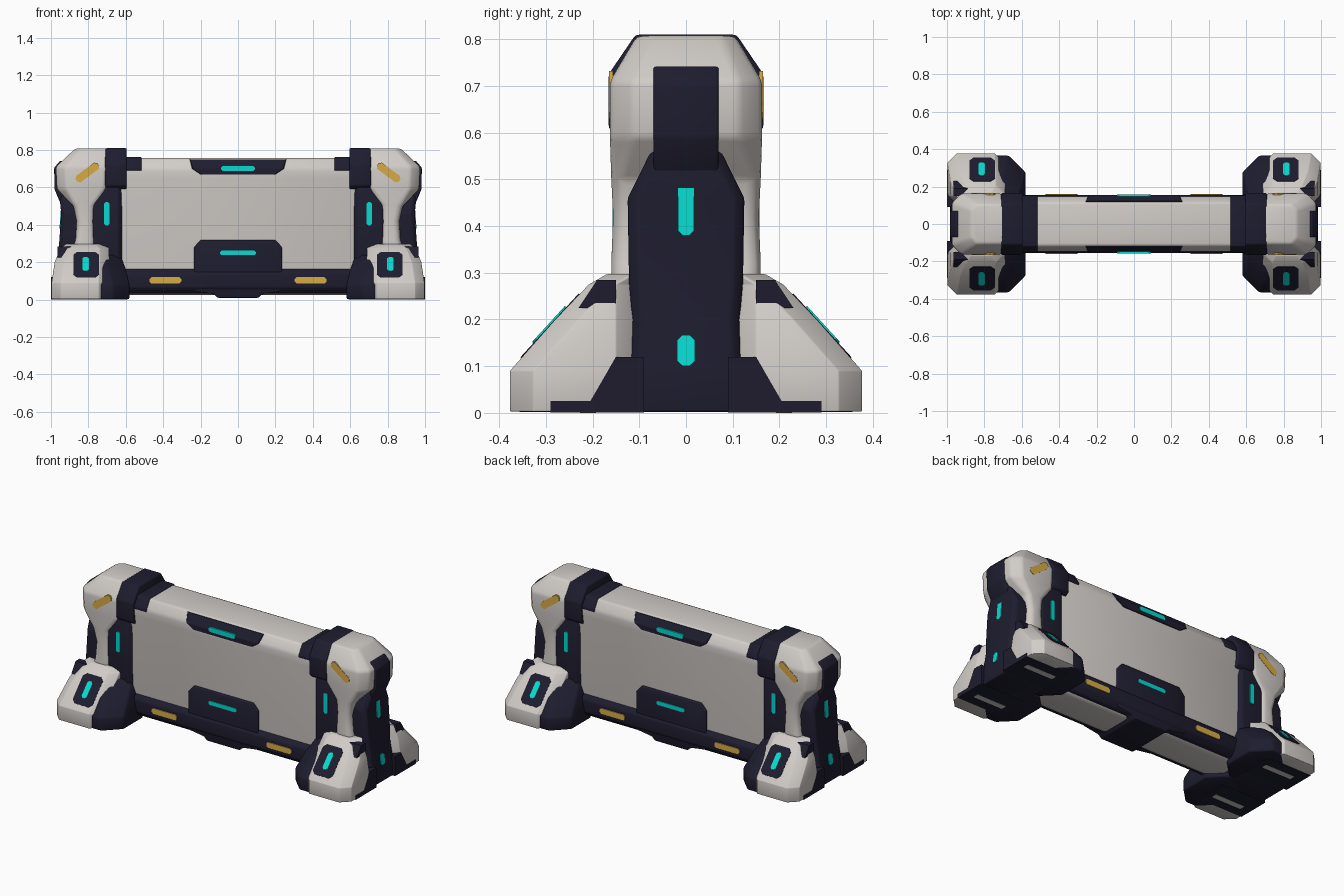
import bpy, bmesh, math
from mathutils import Vector

if "Cube" in bpy.data.objects:
    bpy.data.objects.remove(bpy.data.objects["Cube"])


def material(name, rgb):
    m = bpy.data.materials.new(name)
    m.diffuse_color = (*rgb, 1)
    m.use_nodes = True
    m.node_tree.nodes["Principled BSDF"].inputs["Base Color"].default_value = m.diffuse_color
    return m


LIGHT = material("warm_light_grey", (0.64, 0.605, 0.575))
DARK = material("dark_navy", (0.013, 0.012, 0.028))
CYAN = material("cyan_glow", (0.002, 0.70, 0.63))
AMBER = material("amber", (0.68, 0.41, 0.06))


def loft(name, rings, mat, mirror="", bevel=0.0):
    """Join equal-length rings of points into a closed solid."""
    bm = bmesh.new()
    vs = [[bm.verts.new(p) for p in r] for r in rings]
    n = len(vs[0])
    for a, b in zip(vs, vs[1:]):
        for i in range(n):
            j = (i + 1) % n
            bm.faces.new((a[i], a[j], b[j], b[i]))
    bm.faces.new(vs[0])
    bm.faces.new(vs[-1])
    bmesh.ops.recalc_face_normals(bm, faces=bm.faces[:])
    if bevel:
        edges = [e for e in bm.edges if e.calc_face_angle(0) > math.radians(20)]
        bmesh.ops.bevel(bm, geom=edges, offset=bevel, segments=2, profile=0.5,
                        affect='EDGES', clamp_overlap=True)
    me = bpy.data.meshes.new(name)
    bm.to_mesh(me)
    bm.free()
    me.materials.append(mat)
    ob = bpy.data.objects.new(name, me)
    bpy.context.collection.objects.link(ob)
    bpy.ops.object.select_all(action='DESELECT')
    ob.select_set(True)
    bpy.context.view_layer.objects.active = ob
    bpy.ops.object.shade_smooth_by_angle(angle=math.radians(50 if bevel else 30))
    if mirror:
        mod = ob.modifiers.new("mirror", 'MIRROR')
        mod.use_axis = ("x" in mirror, "y" in mirror, False)
        mod.use_mirror_merge = False
    return ob


def prism(name, pts, axis, lo, hi, mat, mirror="", bevel=0.0):
    """Extrude a profile: (y, z) points along x, or (x, z) points along y."""
    def at(p, d):
        return (d, p[0], p[1]) if axis == "x" else (p[0], d, p[1])
    return loft(name, [[at(p, d) for p in pts] for d in (lo, hi)], mat, mirror, bevel)


def stack(name, levels, c, mat, mirror="", bevel=0.0):
    """Stack chamfered rectangles (z, x0, x1, y0, y1[, chamfer]) upward."""
    rings = []
    for z, x0, x1, y0, y1, *own in levels:
        k = own[0] if own else c
        rings.append([(x0 + k, y0, z), (x1 - k, y0, z), (x1, y0 + k, z), (x1, y1 - k, z),
                      (x1 - k, y1, z), (x0 + k, y1, z), (x0, y1 - k, z), (x0, y0 + k, z)])
    return loft(name, rings, mat, mirror, bevel)


def plate(name, centre, u, v, w, h, mat, mirror, t=0.009, c=0.3):
    """Thin plate with cut corners, lying in the u-v plane."""
    u, v, o = Vector(u).normalized(), Vector(v).normalized(), Vector(centre)
    n = u.cross(v)
    k = min(w, h) * c
    a, b = w / 2, h / 2
    pts = [(-a + k, -b), (a - k, -b), (a, -b + k), (a, b - k),
           (a - k, b), (-a + k, b), (-a, b - k), (-a, -b + k)]
    return loft(name, [[o + u * p + v * q + n * d for p, q in pts] for d in (-t / 2, t / 2)],
                mat, mirror)


def sym(half):
    return half + [(-a, b) for a, b in reversed(half)]


X, Y, Z = (1, 0, 0), (0, 1, 0), (0, 0, 1)

# Central wall and bottom beam
prism("main_panel", sym([(0.09, 0.025), (0.13, 0.05), (0.134, 0.56), (0.148, 0.65),
                         (0.148, 0.70), (0.115, 0.757)]), "x", -0.66, 0.66, LIGHT, "", 0.012)
prism("bottom_beam", sym([(0.125, 0.033), (0.155, 0.065), (0.155, 0.14), (0.125, 0.17)]),
      "x", -0.64, 0.64, DARK, "", 0.008)

# Centre plaques
prism("lower_plaque", sym([(0.11, 0.01), (0.13, 0.03), (0.235, 0.045), (0.235, 0.28), (0.2, 0.32)]),
      "y", -0.146, 0.146, DARK, "", 0.006)
stack("upper_plaque", [(0.67, -0.20, 0.20, -0.154, 0.154), (0.70, -0.245, 0.245, -0.154, 0.154),
                       (0.75, -0.26, 0.26, -0.122, 0.122)], 0.005, DARK)
plate("lower_light", (0, -0.146, 0.25), X, Z, 0.19, 0.025, CYAN, "y")
plate("upper_light", (0, -0.152, 0.702), X, Z, 0.18, 0.029, CYAN, "y")
plate("beam_marker", (0.388, -0.155, 0.103), X, Z, 0.17, 0.034, AMBER, "xy")

# Posts: light shell, dark inner column, dark cap band with tab
stack("post_shell", [(0.22, 0.765, 0.90, -0.16, 0.16), (0.32, 0.765, 0.868, -0.16, 0.16),
                     (0.42, 0.768, 0.862, -0.156, 0.156), (0.50, 0.765, 0.88, -0.16, 0.16),
                     (0.59, 0.67, 0.968, -0.163, 0.163, 0.05),
                     (0.71, 0.66, 0.974, -0.163, 0.163, 0.05),
                     (0.808, 0.66, 0.87, -0.105, 0.105, 0.03)], 0.02, LIGHT, "x", 0.014)
stack("inner_column", [(0.05, 0.61, 0.80, -0.152, 0.152), (0.62, 0.61, 0.80, -0.152, 0.152)],
      0.03, DARK, "x", 0.006)
prism("cap_band", sym([(0.14, 0.59), (0.166, 0.61), (0.166, 0.725), (0.108, 0.81)]),
      "x", 0.595, 0.71, DARK, "x", 0.008)
prism("cap_tab", sym([(0.153, 0.69), (0.153, 0.705), (0.118, 0.762)]),
      "x", 0.515, 0.62, DARK, "x", 0.004)
plate("column_light", (0.702, -0.153, 0.46), X, Z, 0.029, 0.125, CYAN, "xy")
plate("post_marker", (0.805, -0.1605, 0.68), (0.115, 0, -0.085), (0.085, 0, 0.115),
      0.145, 0.042, AMBER, "xy")

# Dark spine on the outer ends
stack("end_block", [(0.002, 0.7, 0.985, -0.13, 0.13), (0.10, 0.7, 0.98, -0.12, 0.12),
                    (0.20, 0.7, 0.965, -0.115, 0.115), (0.28, 0.7, 0.958, -0.122, 0.122),
                    (0.46, 0.7, 0.945, -0.125, 0.125), (0.56, 0.7, 0.955, -0.075, 0.075)],
      0.02, DARK, "x", 0.006)
prism("end_spine", [(0.88, 0.505), (0.945, 0.505), (0.981, 0.59), (0.983, 0.705),
                    (0.952, 0.742), (0.88, 0.742)], "y", -0.07, 0.07, DARK, "x", 0.006)
plate("end_upper_light", (0.946, 0, 0.437), Y, (-0.07, 0, 1), 0.035, 0.115, CYAN, "x")
plate("end_lower_light", (0.975, 0, 0.133), Y, (-0.15, 0, 1), 0.038, 0.067, CYAN, "x")

# Feet: light toe, dark inner side, dark sole
stack("foot", [(0.003, 0.695, 0.997, -0.377, -0.10), (0.09, 0.695, 0.997, -0.377, -0.10),
               (0.20, 0.69, 0.98, -0.28, -0.10), (0.275, 0.69, 0.95, -0.208, -0.10),
               (0.297, 0.71, 0.92, -0.17, -0.06)], 0.05, LIGHT, "xy", 0.014)
stack("foot_inner_side", [(0.002, 0.58, 0.83, -0.366, 0), (0.08, 0.58, 0.83, -0.366, 0),
                          (0.165, 0.60, 0.83, -0.295, 0), (0.24, 0.63, 0.83, -0.205, 0)],
      0.09, DARK, "xy", 0.01)
prism("foot_sole_block", [(-0.09, 0.001), (-0.29, 0.001), (-0.29, 0.025), (-0.205, 0.025),
                          (-0.15, 0.12), (-0.09, 0.12)], "x", 0.70, 1.0, DARK, "xy")
prism("foot_collar", [(-0.15, 0.225), (-0.23, 0.225), (-0.19, 0.285), (-0.15, 0.285)],
      "x", 0.87, 0.966, DARK, "xy")
plate("sole_slot", (0.84, -0.21, 0.002), X, Y, 0.2, 0.035, LIGHT, "xy", 0.004, 0.1)

# Sloping badge with light on each toe
slope = (0, 0.169, 0.185)
plate("toe_badge", (0.812, -0.2885, 0.1845), X, slope, 0.135, 0.185, DARK, "xy", 0.0095, 0.15)
plate("toe_light", (0.815, -0.291, 0.1875), X, slope, 0.035, 0.104, CYAN, "xy")
